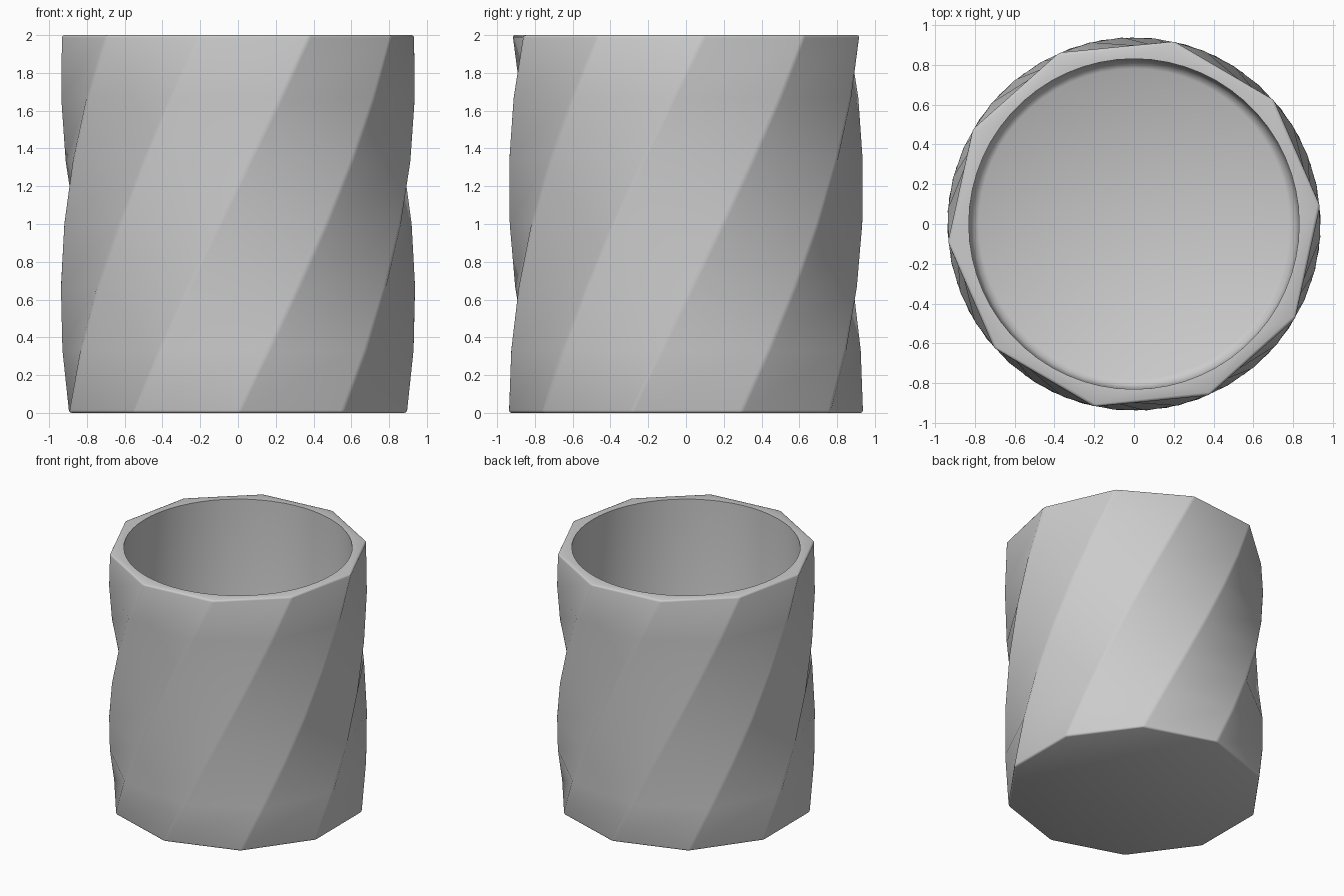
import bpy, bmesh, math

if "Cube" in bpy.data.objects:
    bpy.data.objects.remove(bpy.data.objects["Cube"])

SIDES, SUB = 10, 6            # outer facets, inner segments per facet
STEPS, TWIST = 6, 60          # height steps and total twist in degrees
R, H = 0.94, 2.0

bm = bmesh.new()


def ring(n, r, z, deg):
    return [bm.verts.new((r * math.cos(math.radians(deg) + math.tau * i / n),
                          r * math.sin(math.radians(deg) + math.tau * i / n), z))
            for i in range(n)]


def bridge(a, b):
    n = len(a)
    for i in range(n):
        bm.faces.new((a[i], a[(i + 1) % n], b[(i + 1) % n], b[i]))


# Twisted ten-sided outer wall and base
outer = [ring(SIDES, R, H * k / STEPS, 18 + TWIST * k / STEPS) for k in range(STEPS + 1)]
for a, b in zip(outer, outer[1:]):
    bridge(a, b)
bm.faces.new(outer[0][::-1])

# Round inner wall with a softened floor corner
profile = [(0.83, H), (0.825, 0.16), (0.81, 0.12), (0.78, 0.10)]
inner = [ring(SIDES * SUB, r, z, 18 + TWIST) for r, z in profile]
for a, b in zip(inner, inner[1:]):
    bridge(a, b)
bm.faces.new(inner[-1])

# Flat rim joining the polygon to the circle
n = SIDES * SUB
for i in range(SIDES):
    arc = [inner[0][(SUB * i + j) % n] for j in range(SUB, -1, -1)]
    bm.faces.new([outer[-1][i], outer[-1][(i + 1) % SIDES]] + arc)
bmesh.ops.recalc_face_normals(bm, faces=bm.faces)

# Fine softening on the spiral edges, base edge and rim edge
outer_verts = {v for r in outer for v in r}
edges = [e for e in bm.edges
         if all(v in outer_verts for v in e.verts) and e.calc_face_angle(0) > math.radians(25)]
bmesh.ops.bevel(bm, geom=edges, offset=0.014, offset_type='OFFSET', segments=2,
                profile=0.5, affect='EDGES', clamp_overlap=True)

mesh = bpy.data.meshes.new("twisted_cup")
bm.to_mesh(mesh)
bm.free()
cup = bpy.data.objects.new("twisted_cup", mesh)
bpy.context.collection.objects.link(cup)
bpy.context.view_layer.objects.active = cup
cup.select_set(True)
bpy.ops.object.shade_smooth_by_angle(angle=math.radians(50))
